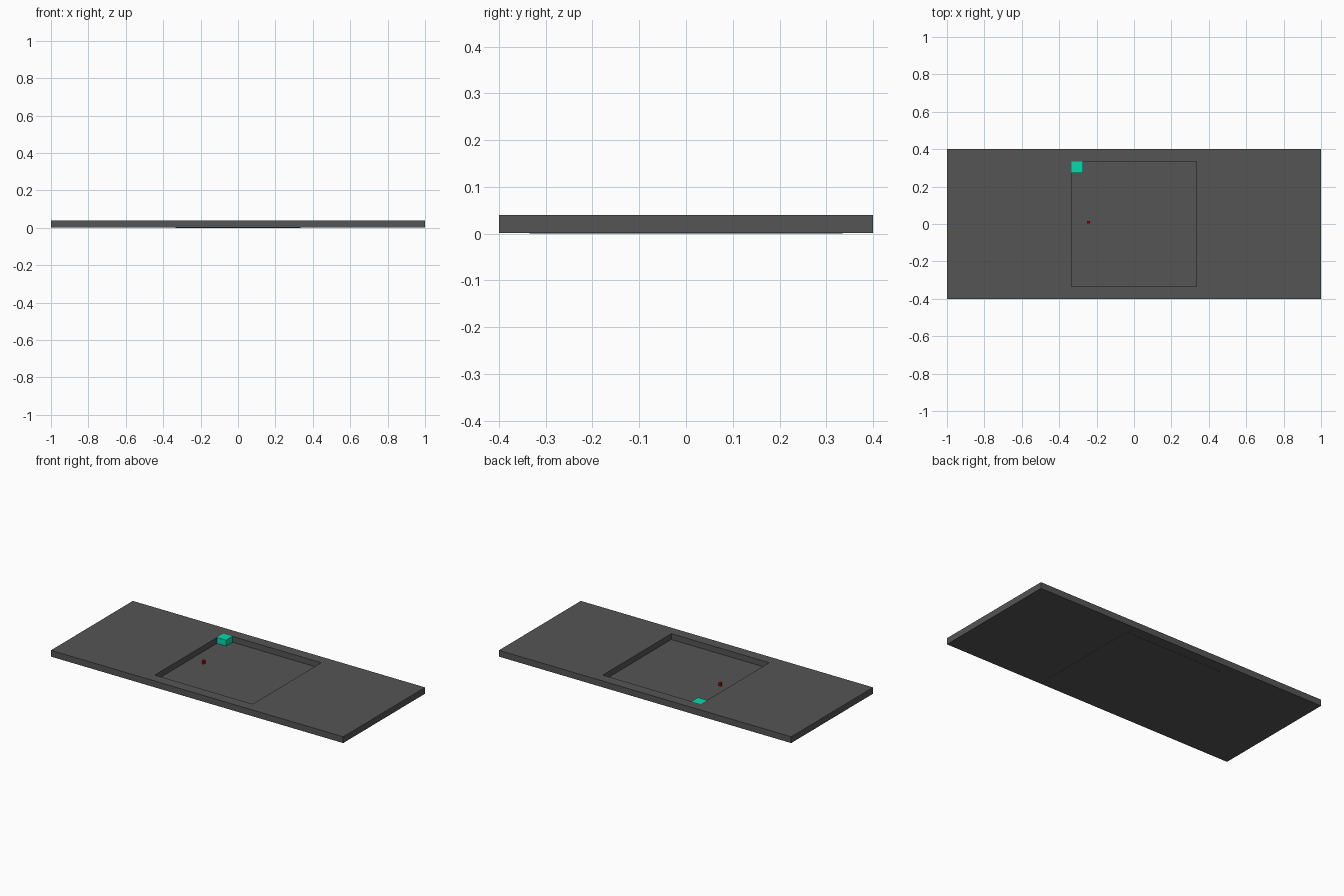
import bpy

if "Cube" in bpy.data.objects:
    bpy.data.objects.remove(bpy.data.objects["Cube"])


def material(name, color):
    m = bpy.data.materials.new(name)
    m.diffuse_color = (*color, 1)
    m.use_nodes = True
    m.node_tree.nodes["Principled BSDF"].inputs["Base Color"].default_value = m.diffuse_color
    return m


def box(name, x, y, z, mat):
    """Axis-aligned box from (min, max) ranges."""
    bpy.ops.mesh.primitive_cube_add(
        size=1, location=[(a + b) / 2 for a, b in (x, y, z)])
    ob = bpy.context.object
    ob.name = name
    ob.scale = [b - a for a, b in (x, y, z)]
    bpy.ops.object.transform_apply(location=False, rotation=False, scale=True)
    ob.data.materials.append(mat)
    return ob


dark = material("dark_grey", (0.09, 0.09, 0.09))
green = material("green", (0.0, 0.72, 0.42))
red = material("red", (0.5, 0.0, 0.0))

P = 0.335   # half width of the square pit
TOP = 0.04

# Slab with a square opening through it
slab = box("slab", (-1, 1), (-0.4, 0.4), (0.001, TOP), dark)
cutter = box("pit_cutter", (-P, P), (-P, P), (-0.1, 0.1), dark)
cutter.hide_render = True
cutter.hide_set(True)
cut = slab.modifiers.new("pit", 'BOOLEAN')
cut.operation = 'DIFFERENCE'
cut.solver = 'EXACT'
cut.object = cutter

# Thin plate closing the pit
box("pit_floor", (-P, P), (-P, P), (0, 0.004), dark)

# Green block in the back left corner, level with the slab top
box("corner_block", (-P, -P + 0.062), (P - 0.062, P), (0.004, TOP), green)

# Small red peg standing on the pit floor
box("peg", (-0.25, -0.236), (0.003, 0.017), (0.004, 0.025), red)
